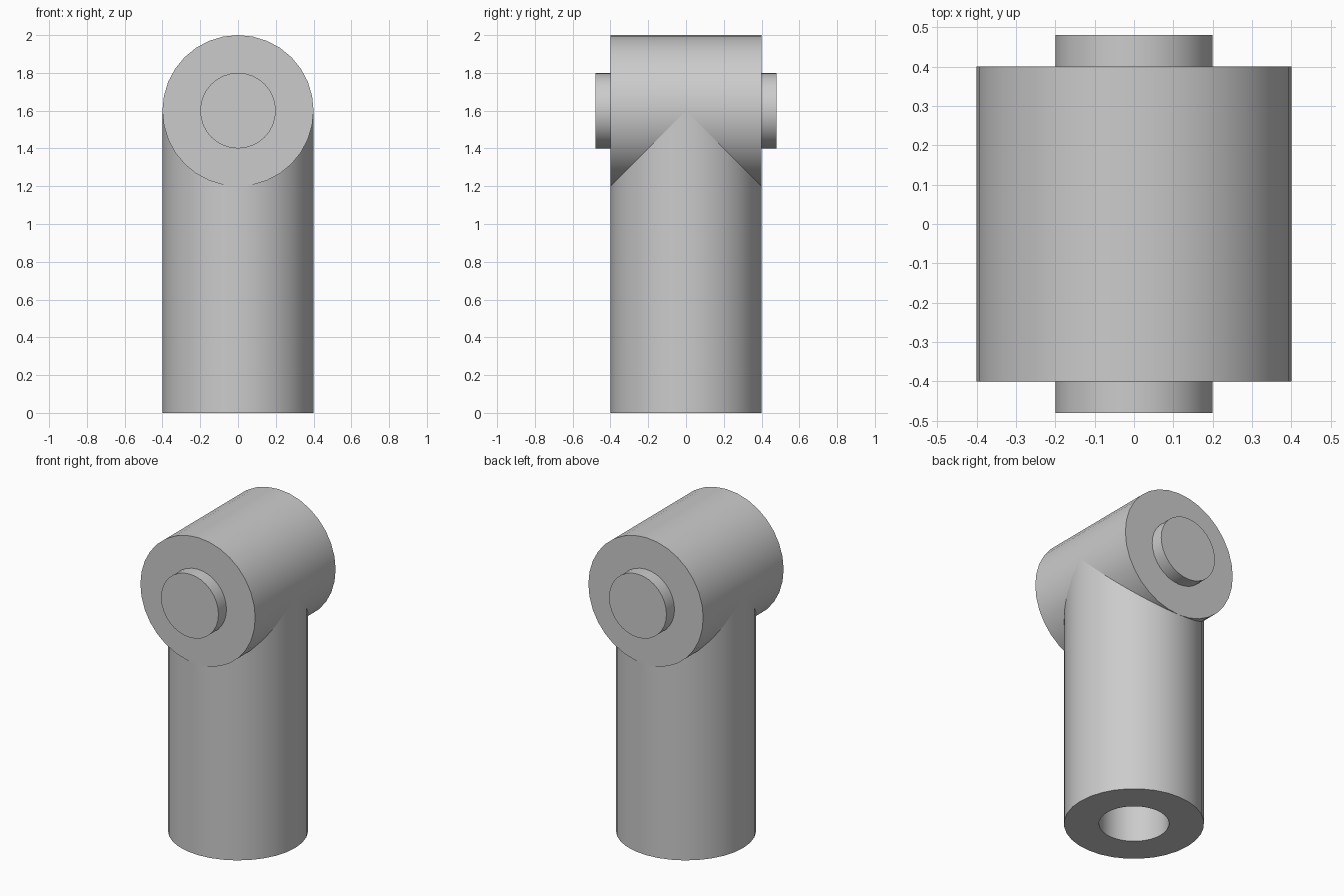
import bpy
import bmesh
import math
from mathutils import Matrix

SEGMENTS = 32

cube = bpy.data.objects.get("Cube")
if cube:
    bpy.data.objects.remove(cube, do_unlink=True)

grey = bpy.data.materials.new("plain_grey")
grey.use_nodes = True
colour = (0.6, 0.6, 0.6, 1)
grey.diffuse_color = colour
grey.node_tree.nodes["Principled BSDF"].inputs["Base Color"].default_value = colour


def finish(name, bm, matrix):
    """Turn a bmesh into a grey object, smooth with sharp rims."""
    bmesh.ops.recalc_face_normals(bm, faces=bm.faces)
    bm.transform(matrix)
    mesh = bpy.data.meshes.new(name)
    bm.to_mesh(mesh)
    bm.free()
    mesh.materials.append(grey)
    obj = bpy.data.objects.new(name, mesh)
    bpy.context.collection.objects.link(obj)
    bpy.ops.object.select_all(action="DESELECT")
    obj.select_set(True)
    bpy.context.view_layer.objects.active = obj
    bpy.ops.object.shade_smooth_by_angle(angle=math.radians(30))
    return obj


def cylinder(name, radius, length, matrix):
    bm = bmesh.new()
    bmesh.ops.create_cone(bm, cap_ends=True, segments=SEGMENTS,
                          radius1=radius, radius2=radius, depth=length)
    return finish(name, bm, matrix)


def tube(name, outer, inner, height):
    """Revolve a rectangular wall section about the z axis."""
    bm = bmesh.new()
    section = [(inner, 0), (outer, 0), (outer, height), (inner, height)]
    verts = [bm.verts.new((r, 0, z)) for r, z in section]
    edges = [bm.edges.new((verts[i - 1], verts[i])) for i in range(len(verts))]
    bmesh.ops.spin(bm, geom=verts + edges, axis=(0, 0, 1), cent=(0, 0, 0),
                   angle=math.tau, steps=SEGMENTS, use_merge=True)
    bmesh.ops.remove_doubles(bm, verts=bm.verts, dist=0.0001)
    return finish(name, bm, Matrix())


# Hollow upright post, ending inside the cross barrel
tube("post", 0.4, 0.2, 1.6)

# Cross barrel and the axle whose ends stick out front and back
across = Matrix.Translation((0, 0, 1.6)) @ Matrix.Rotation(math.pi / 2, 4, "X")
cylinder("barrel", 0.4, 0.8, across)
cylinder("axle", 0.2, 0.96, across)
